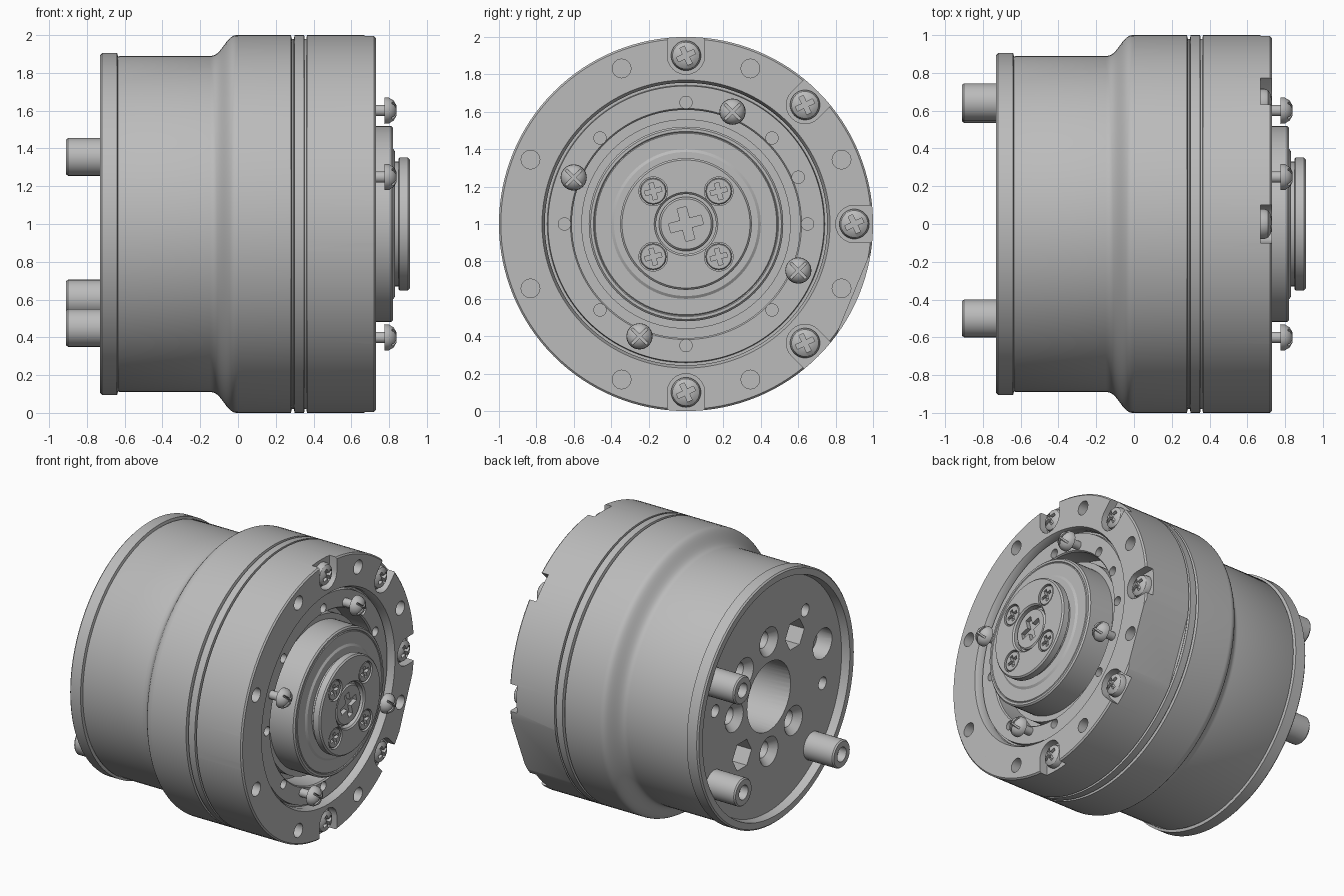
import bpy, bmesh
from math import pi, sin, cos, radians
from mathutils import Matrix

cube = bpy.data.objects.get("Cube")
if cube:
    bpy.data.objects.remove(cube, do_unlink=True)

GREY = (0.5, 0.5, 0.5, 1)
steel = bpy.data.materials.new("machined grey")
steel.use_nodes = True
steel.diffuse_color = GREY
steel.node_tree.nodes["Principled BSDF"].inputs["Base Color"].default_value = GREY


def finish(bm, name, y, z):
    bmesh.ops.recalc_face_normals(bm, faces=bm.faces)
    mesh = bpy.data.meshes.new(name)
    bm.to_mesh(mesh)
    bm.free()
    mesh.materials.append(steel)
    ob = bpy.data.objects.new(name, mesh)
    ob.location = (0, y, 1 + z)
    bpy.context.collection.objects.link(ob)
    return ob


def lathe(name, profile, y=0, z=0, steps=32):
    """Spin an (x, radius) profile round the x axis."""
    bm = bmesh.new()
    vs = [bm.verts.new((x, r, 0)) for x, r in profile]
    es = [bm.edges.new(p) for p in zip(vs, vs[1:])]
    bmesh.ops.spin(bm, geom=vs + es, cent=(0, 0, 0), axis=(1, 0, 0),
                   angle=2 * pi, steps=steps)
    bmesh.ops.remove_doubles(bm, verts=bm.verts, dist=1e-5)
    return finish(bm, name, y, z)


def prism(outline, x0, x1, y=0, z=0, turn=0):
    """Extrude a (y, z) outline from x0 to x1, turned about x."""
    bm = bmesh.new()
    f = bm.faces.new([bm.verts.new((x0, a, b)) for a, b in outline])
    new = bmesh.ops.extrude_face_region(bm, geom=[f])["geom"]
    bmesh.ops.translate(bm, vec=(x1 - x0, 0, 0),
                        verts=[g for g in new if isinstance(g, bmesh.types.BMVert)])
    bm.transform(Matrix.Rotation(radians(turn), 4, "X"))
    return finish(bm, "cutter", y, z)


def drill(r, x0, x1, y, z, steps=24):
    return lathe("cutter", [(x0, 0), (x0, r), (x1, r), (x1, 0)], y, z, steps)


def cross(arm, w):
    q = [(arm, -w), (arm, w), (w, w)]
    out = []
    for _ in range(4):
        out += q
        q = [(-b, a) for a, b in q]
    return out


def activate(ob):
    bpy.ops.object.select_all(action="DESELECT")
    ob.select_set(True)
    bpy.context.view_layer.objects.active = ob


def cut(target, cutters):
    activate(cutters[0])
    for c in cutters:
        c.select_set(True)
    if len(cutters) > 1:
        bpy.ops.object.join()
    tool = bpy.context.view_layer.objects.active
    tool.hide_render = True
    mod = target.modifiers.new("cut", "BOOLEAN")
    mod.operation = "DIFFERENCE"
    mod.solver = "EXACT"
    mod.object = tool
    activate(target)
    bpy.ops.object.modifier_apply(modifier="cut")
    bpy.data.objects.remove(tool, do_unlink=True)


def smooth(ob):
    activate(ob)
    bpy.ops.object.shade_smooth_by_angle(angle=radians(32))


def polar(r, deg):
    return r * cos(radians(deg)), r * sin(radians(deg))


def copies(ob, places):
    """First place takes the object itself, the rest get linked copies."""
    smooth(ob)
    for i, (y, z) in enumerate(places):
        c = ob if i == 0 else ob.copy()
        if i:
            bpy.context.collection.objects.link(c)
        c.location = (0, y, 1 + z)


EIGHTHS = [45 * k for k in range(8)]

# Housing: recessed back, lip, flared shoulder, two seams, stepped front
flare = []
for i in range(13):
    t = i / 12
    flare.append((-0.15 + 0.15 * t, 0.89 + 0.11 * t ** 3 * (t * (6 * t - 15) + 10)))
housing = lathe("housing", [
    (-0.67, 0), (-0.67, 0.84), (-0.73, 0.85), (-0.73, 0.895), (-0.72, 0.905),
    (-0.64, 0.905), (-0.635, 0.885), (-0.625, 0.89)] + flare + [
    (0.28, 1), (0.285, 0.98), (0.295, 0.98), (0.3, 1),
    (0.35, 1), (0.353, 0.98), (0.362, 0.98), (0.365, 1),
    (0.72, 1), (0.73, 0.99), (0.73, 0.77), (0.7, 0.755), (0.66, 0.755),
    (0.66, 0.742), (0.69, 0.738), (0.69, 0.618), (0.68, 0.61), (0.5, 0.61),
    (0.5, 0)], steps=128)

# Two flats on the front band
cut(housing, [prism([(0.97, -0.26), (1.1, -0.26), (1.1, 0.26), (0.97, 0.26)],
                    0.366, 0.8, turn=a) for a in (202.5, 337.5)])

# Open screw pockets, rim holes and inner ring holes
slot = [(0.9 + a, b) for a, b in (polar(0.1, 90 + 15 * k) for k in range(13))]
slot += [(1.1, -0.1), (1.1, 0.1)]
tools = [prism(slot, 0.67, 0.8, turn=a) for a in EIGHTHS]
tools += [drill(0.05, 0.6, 0.8, *polar(0.9, a + 22.5)) for a in EIGHTHS]
tools += [drill(0.033, 0.64, 0.8, *polar(0.65, a)) for a in EIGHTHS]
tools.append(drill(0.033, 0.64, 0.8, 0.6, 0.25))
cut(housing, tools)

# Back plate openings
tools = [drill(0.25, -0.8, -0.35, 0, 0, 48), drill(0.11, -0.8, -0.55, -0.62, 0.15)]
for a in (0, 45, 90, 225, 270):
    tools.append(lathe("cutter", [(-0.7, 0), (-0.7, 0.105), (-0.67, 0.105), (-0.62, 0.06),
                                  (-0.45, 0.06), (-0.45, 0)], *polar(0.4, a)))
for y, z in ((-0.3, 0.34), (0.31, -0.31)):
    tools.append(drill(0.11, -0.8, -0.45, y, z, 6))
for y, z in ((-0.42, 0.47), (-0.62, -0.14), (0.62, 0.13)):
    tools.append(drill(0.045, -0.8, -0.55, y, z))
cut(housing, tools)
smooth(housing)

# Output hub with a grooved front disc
hub = lathe("output_hub", [
    (0.48, 0), (0.48, 0.56), (0.62, 0.56), (0.62, 0.52), (0.81, 0.52),
    (0.82, 0.51), (0.82, 0.495), (0.815, 0.49), (0.82, 0.485), (0.82, 0.4),
    (0.83, 0.385), (0.83, 0.33), (0.85, 0.33), (0.85, 0.345), (0.855, 0.352),
    (0.9, 0.352), (0.91, 0.342), (0.91, 0.17), (0.9, 0.16), (0.86, 0.16),
    (0.86, 0)], steps=96)
hub_spots = [(a, b) for a in (-0.175, 0.175) for b in (-0.175, 0.175)]
cut(hub, [drill(0.077, 0.87, 1, y, z) for y, z in hub_spots])
smooth(hub)

# Centre bolt
bolt = lathe("centre_bolt", [(0.85, 0), (0.85, 0.145), (0.885, 0.145),
                             (0.895, 0.135), (0.895, 0)], steps=48)
cut(bolt, [prism(cross(0.09, 0.025), 0.865, 0.95, turn=15)])
smooth(bolt)

# Flush screws in the hub
screw = lathe("hub_screw", [(0.86, 0), (0.86, 0.07), (0.9, 0.07), (0.905, 0.065), (0.905, 0)])
cut(screw, [prism(cross(0.045, 0.012), 0.88, 0.95, turn=15)])
copies(screw, hub_spots)

# Domed screws in the rim pockets
screw = lathe("rim_screw", [(0.65, 0), (0.65, 0.08), (0.69, 0.08), (0.71, 0.072),
                            (0.725, 0.05), (0.73, 0.025), (0.73, 0)])
cut(screw, [prism(cross(0.05, 0.013), 0.7, 0.8, turn=25)])
copies(screw, [polar(0.9, a) for a in EIGHTHS])

# Raised slotted screws on the inner ring
screw = lathe("ring_screw", [(0.6, 0), (0.6, 0.03), (0.775, 0.03), (0.775, 0.07),
                             (0.8, 0.068), (0.825, 0.052), (0.84, 0.025), (0.84, 0)])
cut(screw, [prism(cross(0.09, 0.007), 0.815, 0.9, turn=45)])
copies(screw, [polar(0.65, 67.5 + 90 * k) for k in range(4)])

# Hollow mounting pins at the back
pin = lathe("mounting_pin", [(-0.6, 0), (-0.6, 0.1), (-0.9, 0.1), (-0.91, 0.092),
                             (-0.91, 0.052), (-0.85, 0.05), (-0.85, 0)])
copies(pin, [(0.645, 0.355), (0.635, -0.395), (-0.5, -0.55)])
